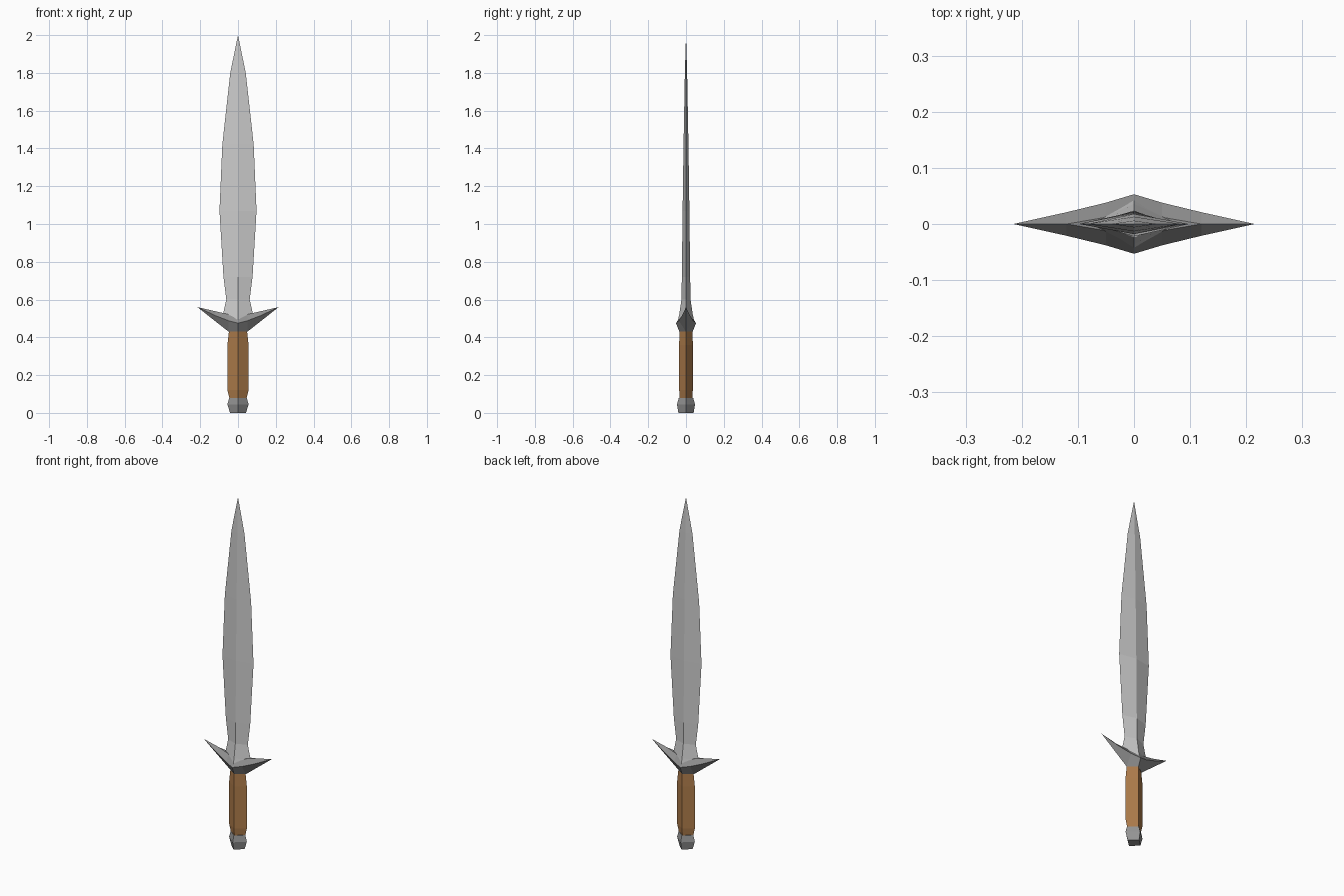
import bpy, bmesh

if "Cube" in bpy.data.objects:
    bpy.data.objects.remove(bpy.data.objects["Cube"])


def loft(name, rings, color=None):
    """Skin matching closed rings, cap the ends and weld collapsed points."""
    bm = bmesh.new()
    loops = [[bm.verts.new(p) for p in ring] for ring in rings]
    n = len(loops[0])
    for a, b in zip(loops, loops[1:]):
        for i in range(n):
            j = (i + 1) % n
            bm.faces.new((a[i], a[j], b[j], b[i]))
    bm.faces.new(loops[0][::-1])
    bm.faces.new(loops[-1])
    bmesh.ops.remove_doubles(bm, verts=bm.verts, dist=0.0005)
    bmesh.ops.recalc_face_normals(bm, faces=bm.faces)
    mesh = bpy.data.meshes.new(name)
    bm.to_mesh(mesh)
    bm.free()
    obj = bpy.data.objects.new(name, mesh)
    bpy.context.collection.objects.link(obj)
    if color:
        mat = bpy.data.materials.new(name + "_color")
        mat.diffuse_color = color
        mat.use_nodes = True
        mat.node_tree.nodes["Principled BSDF"].inputs["Base Color"].default_value = mat.diffuse_color
        mesh.materials.append(mat)
    return obj


def diamonds(profile):
    """Diamond sections from (z, half width, half depth)."""
    return [[(w, 0, z), (0, d, z), (-w, 0, z), (0, -d, z)] for z, w, d in profile]


# Leaf-shaped blade
loft("blade", diamonds([
    (0.48, 0.09, 0.045), (0.52, 0.08, 0.036), (0.60, 0.062, 0.024),
    (0.72, 0.077, 0.022), (1.07, 0.098, 0.018), (1.42, 0.083, 0.013),
    (1.80, 0.041, 0.006), (2.00, 0, 0)]), (0.62, 0.62, 0.62, 1))

# Swept crossguard: x, then (half depth, height) at bottom, middle and top
half = [
    (0.00, (0.035, 0.43), (0.053, 0.475), (0.030, 0.51)),
    (0.05, (0.000, 0.43), (0.038, 0.488), (0.012, 0.522)),
    (0.12, (0.000, 0.485), (0.021, 0.515), (0.000, 0.538)),
    (0.215, (0.000, 0.56), (0.000, 0.56), (0.000, 0.56))]
stations = [(-x, b, m, t) for x, b, m, t in half[:0:-1]] + half
loft("crossguard", [
    [(x, y, z) for y, z in (b, m, t)] + [(x, -y, z) for y, z in (t, m, b)]
    for x, b, m, t in stations], (0.28, 0.28, 0.28, 1))

# Wooden grip
loft("grip", diamonds([
    (0.075, 0.045, 0.033), (0.12, 0.056, 0.036),
    (0.36, 0.056, 0.036), (0.44, 0.047, 0.035)]), (0.42, 0.2, 0.07, 1))

# Pommel
loft("pommel", diamonds([
    (0.0, 0.042, 0.040), (0.045, 0.056, 0.048),
    (0.08, 0.046, 0.038)]), (0.3, 0.3, 0.3, 1))
